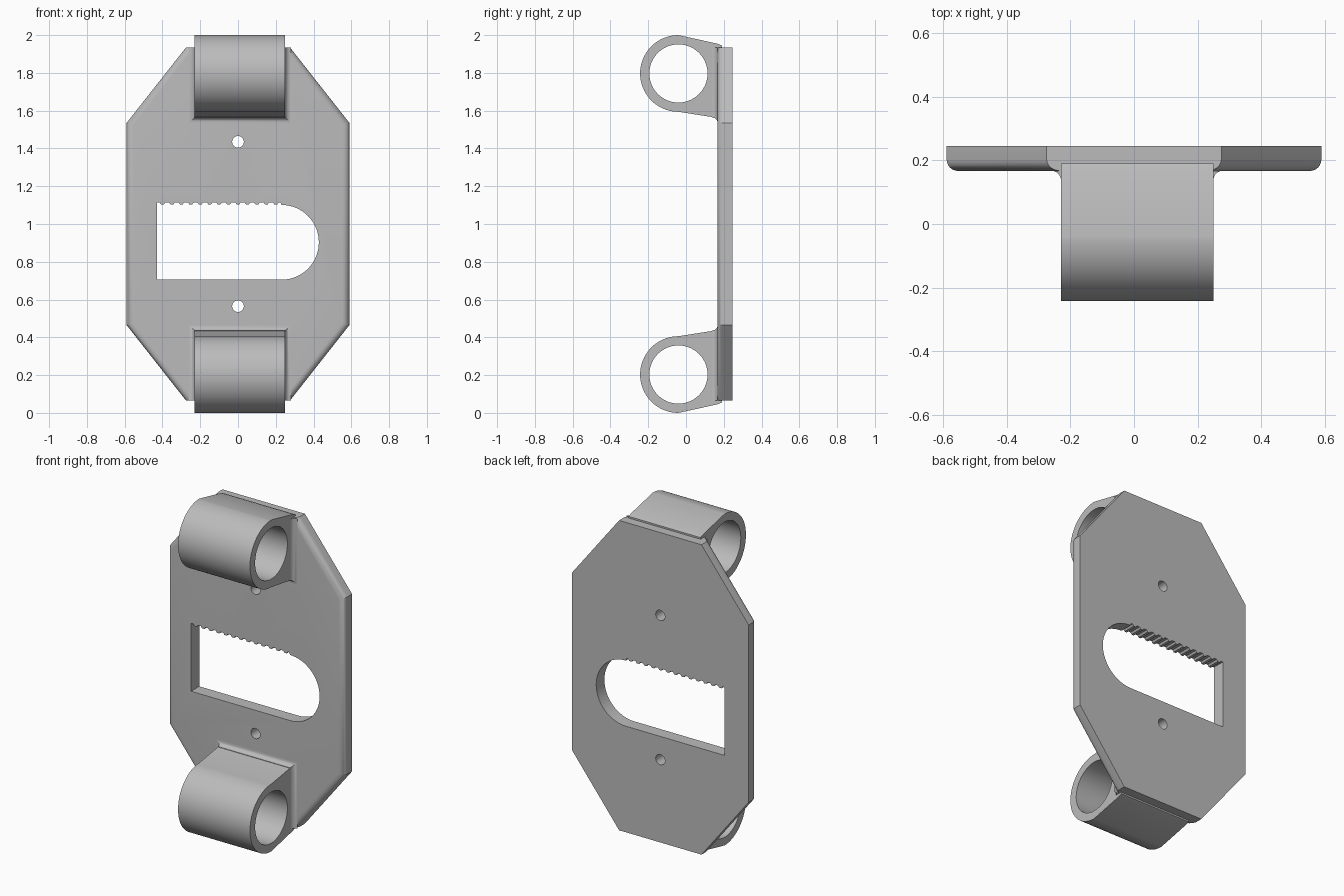
import bpy, bmesh
from math import sin, cos, pi
from mathutils import Vector

cube = bpy.data.objects.get("Cube")
if cube:
    bpy.data.objects.remove(cube)

grey = bpy.data.materials.new("plain grey")
grey.use_nodes = True
colour = (0.5, 0.5, 0.5, 1)
grey.diffuse_color = colour
grey.node_tree.nodes["Principled BSDF"].inputs["Base Color"].default_value = colour

MID = 1.0                      # mirror height
FRONT, BACK = 0.167, 0.245     # plate faces
LEFT, RIGHT = -0.23, 0.25      # lug ends in x


def make_object(name, bm):
    bmesh.ops.recalc_face_normals(bm, faces=bm.faces)
    mesh = bpy.data.meshes.new(name)
    bm.to_mesh(mesh)
    bm.free()
    mesh.materials.append(grey)
    obj = bpy.data.objects.new(name, mesh)
    bpy.context.collection.objects.link(obj)
    return obj


def prism(points, offset):
    bm = bmesh.new()
    face = bm.faces.new([bm.verts.new(p) for p in points])
    new = bmesh.ops.extrude_face_region(bm, geom=[face])["geom"]
    # keep the starting cap so that the prism is closed
    bmesh.ops.translate(bm, vec=offset, verts=[v for v in new if isinstance(v, bmesh.types.BMVert)])
    return bm


def arc(a, b, radius, start, end, steps):
    angles = [start + (end - start) * i / steps for i in range(steps + 1)]
    return [(a + radius * cos(t), b + radius * sin(t)) for t in angles]


def cut(obj, points, offset):
    cutter = make_object("cutter", prism(points, offset))
    cutter.hide_render = True
    mod = obj.modifiers.new("cut", "BOOLEAN")
    mod.operation = "DIFFERENCE"
    mod.solver = "EXACT"
    mod.object = cutter
    select(obj)
    bpy.ops.object.modifier_apply(modifier=mod.name)
    bpy.data.objects.remove(cutter)


def select(obj):
    bpy.ops.object.select_all(action="DESELECT")
    obj.select_set(True)
    bpy.context.view_layer.objects.active = obj


def smooth(obj):
    select(obj)
    bpy.ops.object.shade_smooth_by_angle(angle=0.5)


# Octagonal plate with rounded front edges on the sides and diagonals
corner = [(0.275, 0.935), (0.59, 0.535)]
right_half = corner + [(x, -z) for x, z in reversed(corner)]
outline = right_half + [(-x, -z) for x, z in right_half]
bm = prism([(x, FRONT, MID + z) for x, z in outline], (0, BACK - FRONT, 0))
rounded = []
for e in bm.edges:
    a, b = (v.co for v in e.verts)
    if max(a.y, b.y) < FRONT + 0.01 and abs(a.z - b.z) > 0.1:
        rounded.append(e)
bmesh.ops.bevel(bm, geom=rounded, offset=0.036, segments=6, profile=0.5, affect="EDGES")
plate = make_object("plate", bm)

# Slot with one round end and a toothed upper edge
slot = arc(0.23, 0.903, 0.198, -pi / 2, pi / 2, 32)
slot.append((0.225, 1.115))
for i in range(13):
    x = 0.2 - i * 0.05
    slot += [(x + dx, z) for dx, z in ((0.015, 1.115), (0.008, 1.104), (-0.008, 1.104), (-0.015, 1.115))]
slot += [(-0.43, 1.115), (-0.43, 0.705)]
cut(plate, [(x, 0, z) for x, z in slot], (0, 0.4, 0))

# Two small screw holes
for side in (-1, 1):
    ring = arc(0, MID + side * 0.435, 0.031, 0, 2 * pi, 24)[:-1]
    cut(plate, [(x, 0, z) for x, z in ring], (0, 0.4, 0))
smooth(plate)

# Hinge lugs with bores, and the concave fillets where they meet the plate
for side, label in ((1, "upper"), (-1, "lower")):
    profile = arc(-0.04, 0.797, 0.203, pi / 2, 3 * pi / 2, 40)
    profile += [(0.14, 0.566), (0.19, 0.558), (0.19, 0.945), (0.165, 0.955)]
    lug = make_object(label + "_lug", prism(
        [(LEFT, y, MID + side * z) for y, z in profile], (RIGHT - LEFT, 0, 0)))
    bore = arc(-0.04, 0.797, 0.154, 0, 2 * pi, 56)[:-1]
    cut(lug, [(-0.4, y, MID + side * z) for y, z in bore], (0.8, 0, 0))
    smooth(lug)

    bm = bmesh.new()
    rings = []
    radius = 0.03
    for i in range(8):
        t = i / 7 * pi / 2
        grow = radius * (1 - cos(t))
        y = FRONT - radius + radius * sin(t) + 0.0005
        low, high = 0.564 - grow, 0.935
        corners = [(LEFT - grow, high), (LEFT - grow, low), (RIGHT + grow, low), (RIGHT + grow, high)]
        rings.append([bm.verts.new((x, y, MID + side * z)) for x, z in corners])
    for a, b in zip(rings, rings[1:]):
        for k in range(4):
            n = (k + 1) % 4
            bm.faces.new((a[k], a[n], b[n], b[k]))
    bm.faces.new(rings[0])
    bm.faces.new(rings[-1])
    smooth(make_object(label + "_fillet", bm))
